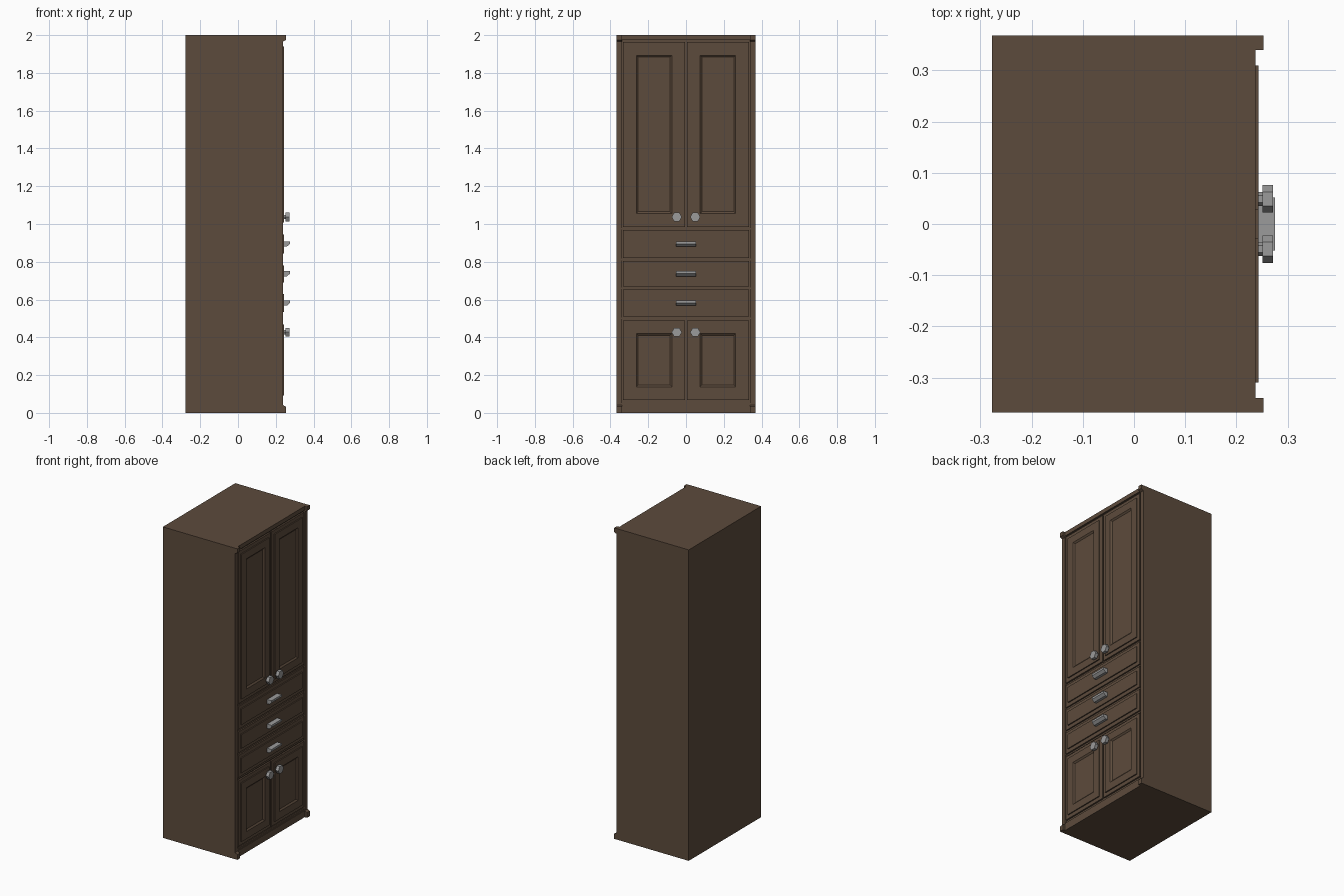
import bpy, bmesh, math

if "Cube" in bpy.data.objects:
    bpy.data.objects.remove(bpy.data.objects["Cube"])


def material(name, rgb):
    m = bpy.data.materials.new(name)
    m.diffuse_color = (*rgb, 1)
    m.use_nodes = True
    m.node_tree.nodes["Principled BSDF"].inputs["Base Color"].default_value = m.diffuse_color
    return m


WOOD = material("dark brown wood", (0.108, 0.070, 0.045))
METAL = material("grey metal", (0.33, 0.33, 0.33))


def finish(name, bm, mat):
    bmesh.ops.recalc_face_normals(bm, faces=bm.faces)
    me = bpy.data.meshes.new(name)
    bm.to_mesh(me)
    bm.free()
    me.materials.append(mat)
    ob = bpy.data.objects.new(name, me)
    bpy.context.collection.objects.link(ob)
    return ob


def rings_to_mesh(name, rings, mat):
    """Join successive closed loops of points and cap both ends."""
    bm = bmesh.new()
    loops = [[bm.verts.new(p) for p in r] for r in rings]
    n = len(loops[0])
    for a, b in zip(loops, loops[1:]):
        for i in range(n):
            j = (i + 1) % n
            bm.faces.new((a[i], a[j], b[j], b[i]))
    bm.faces.new(loops[0][::-1])
    bm.faces.new(loops[-1])
    return finish(name, bm, mat)


def stepped(name, y0, y1, z0, z1, steps):
    """Rectangular front piece; steps are (inset, x) pairs."""
    rings = [[(x, y0 + d, z0 + d), (x, y1 - d, z0 + d),
              (x, y1 - d, z1 - d), (x, y0 + d, z1 - d)] for d, x in steps]
    return rings_to_mesh(name, rings, WOOD)


def box(name, x0, x1, y0, y1, z0, z1):
    return stepped(name, y0, y1, z0, z1, [(0, x0), (0, x1)])


# Carcass, rails and stiles
box("carcass", -0.277, 0.226, -0.368, 0.368, 0, 2)
box("top_rail", 0.22, 0.237, -0.345, 0.345, 1.974, 2)
box("bottom_rail", 0.22, 0.237, -0.345, 0.345, 0, 0.043)
box("bottom_bead", 0.22, 0.233, -0.345, 0.345, 0.043, 0.053)
for z in (0.501, 0.660, 0.812, 0.975):
    box("divider_rail", 0.22, 0.231, -0.345, 0.345, z - 0.005, z + 0.005)

for s, side in ((-1, "left"), (1, "right")):
    ya, yb = sorted((s * 0.340, s * 0.368))
    box(side + "_stile", 0.22, 0.237, ya, yb, 0, 2)
    # Corner blocks with a chamfer toward the stile
    for z0, z1, d in ((2, 1.974, -1), (0, 0.033, 1)):
        prof = [(0.22, z0), (0.253, z0), (0.253, z1), (0.237, z1 + d * 0.009), (0.22, z1 + d * 0.009)]
        rings_to_mesh(side + "_corner_block",
                      [[(x, y, z) for x, z in prof] for y in (ya, yb)], WOOD)

# Doors: stepped raised border with a recessed bevelled panel
EDGE = [(0, 0.22), (0, 0.236), (0.023, 0.236), (0.023, 0.243)]
PANEL = EDGE + [(0.070, 0.243), (0.080, 0.235)]
for s, side in ((-1, "left"), (1, "right")):
    ya, yb = sorted((s * 0.005, s * 0.333))
    for label, z0, z1, knob_z in (("upper", 0.985, 1.963, 1.037), ("lower", 0.068, 0.490, 0.427)):
        stepped(f"{label}_{side}_door", ya, yb, z0, z1, PANEL)
        # Hexagonal knob on a short stem
        kc = s * 0.049
        rings = [[(x, kc + r * math.cos(i * math.pi / 3), knob_z + r * math.sin(i * math.pi / 3))
                  for i in range(6)]
                 for r, x in ((0.0135, 0.240), (0.0135, 0.251), (0.027, 0.251), (0.027, 0.272))]
        rings_to_mesh(f"{label}_{side}_knob", rings, METAL)

# Drawers with cup pulls
for i, (z0, z1) in enumerate(((0.510, 0.652), (0.668, 0.804), (0.820, 0.968))):
    stepped(f"drawer_{i + 1}", -0.333, 0.333, z0, z1, EDGE)
    c = (z0 + z1) / 2
    prof = [(0.240, c - 0.013), (0.259, c - 0.013), (0.275, c + 0.001), (0.275, c + 0.014), (0.240, c + 0.014)]
    rings_to_mesh(f"drawer_pull_{i + 1}",
                  [[(x, y, z) for x, z in prof] for y in (-0.052, 0.052)], METAL)
